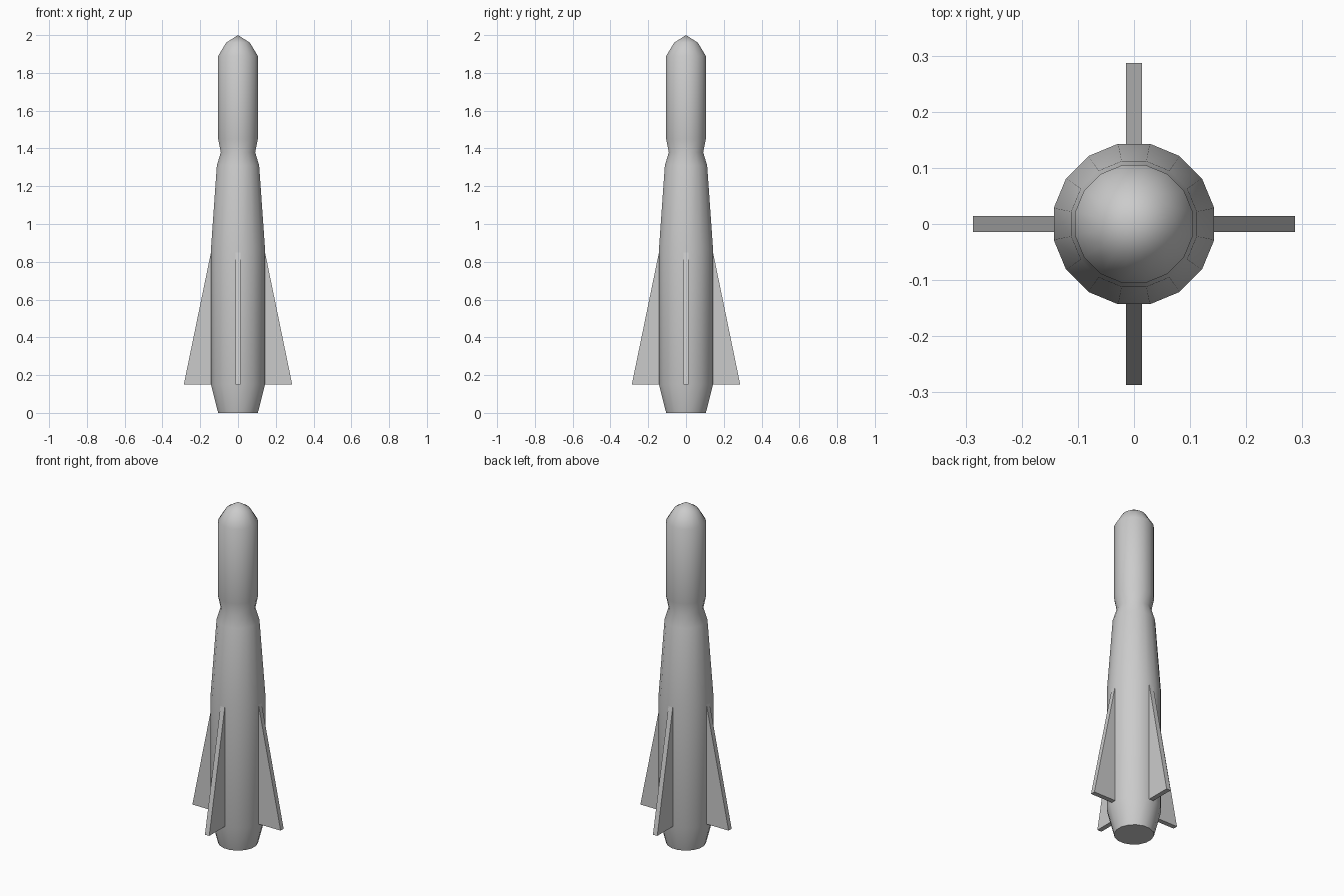
import bpy, bmesh, math
from mathutils import Matrix

if "Cube" in bpy.data.objects:
    bpy.data.objects.remove(bpy.data.objects["Cube"])

SIDES = 16
FLAT = math.cos(math.pi / SIDES)  # silhouette half width -> corner radius


def add_object(name, bm):
    bmesh.ops.recalc_face_normals(bm, faces=bm.faces[:])
    mesh = bpy.data.meshes.new(name)
    bm.to_mesh(mesh)
    bm.free()
    obj = bpy.data.objects.new(name, mesh)
    bpy.context.collection.objects.link(obj)
    return obj


# Rocket body: lathed profile of (half width, height), closed base, pointed nose
profile = [(0.105, 0), (0.143, 0.15), (0.143, 0.87), (0.112, 1.31),
           (0.091, 1.38), (0.105, 1.45), (0.105, 1.89), (0.063, 1.96)]
bm = bmesh.new()
rings = []
for half, z in profile:
    r = half / FLAT
    angles = [(i + 0.5) * math.tau / SIDES for i in range(SIDES)]
    rings.append([bm.verts.new((r * math.cos(a), r * math.sin(a), z)) for a in angles])
tip = bm.verts.new((0, 0, 2.0))
bm.faces.new(rings[0][::-1])
for low, high in zip(rings, rings[1:]):
    for i in range(SIDES):
        j = (i + 1) % SIDES
        bm.faces.new((low[i], low[j], high[j], high[i]))
for i in range(SIDES):
    bm.faces.new((rings[-1][i], rings[-1][(i + 1) % SIDES], tip))
body = add_object("rocket_body", bm)
bpy.context.view_layer.objects.active = body
body.select_set(True)
bpy.ops.object.shade_smooth_by_angle(angle=math.radians(40))
body.select_set(False)

# Four tapered tail fins: extruded side outline, rooted inside the body
outline = [(0.12, 0.15), (0.287, 0.15), (0.141, 0.86), (0.12, 0.86)]
THICK = 0.028
for k in range(4):
    bm = bmesh.new()
    face = bm.faces.new([bm.verts.new((x, -THICK / 2, z)) for x, z in outline])
    ext = bmesh.ops.extrude_face_region(bm, geom=[face])
    moved = [v for v in ext["geom"] if isinstance(v, bmesh.types.BMVert)]
    bmesh.ops.translate(bm, verts=moved, vec=(0, THICK, 0))
    bm.transform(Matrix.Rotation(k * math.pi / 2, 4, 'Z'))
    add_object(f"tail_fin_{k + 1}", bm)
